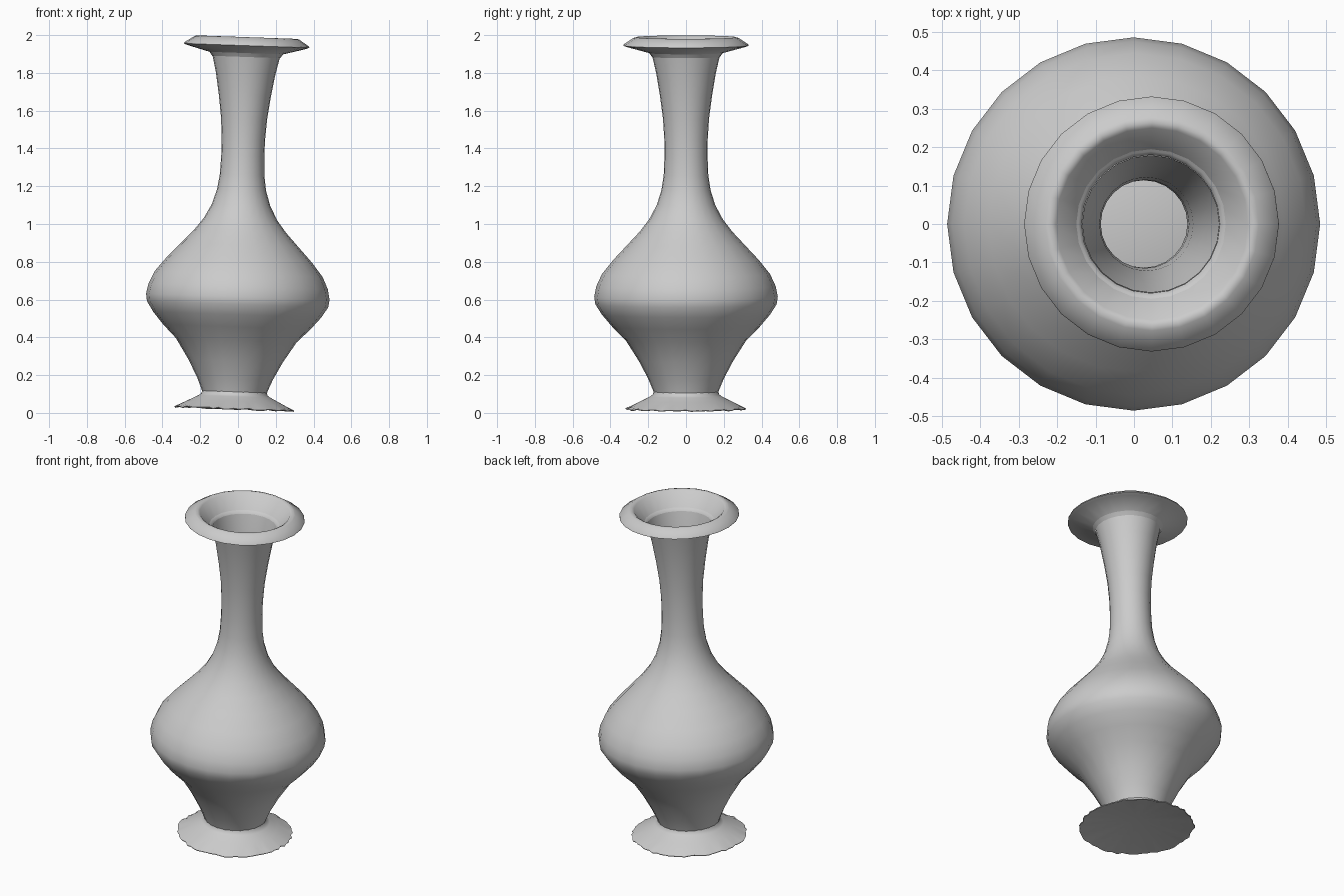
import bpy, bmesh, math, random
from mathutils import Matrix, Vector

random.seed(4)
if "Cube" in bpy.data.objects:
    bpy.data.objects.remove(bpy.data.objects["Cube"], do_unlink=True)

clay = bpy.data.materials.new("pale_grey_clay")
clay.use_nodes = True
grey = (0.6, 0.6, 0.6, 1)
clay.diffuse_color = grey
clay.node_tree.nodes["Principled BSDF"].inputs["Base Color"].default_value = grey

# The whole vase leans slightly towards its left
pivot = Vector((0, 0, 0.64))
LEAN = Matrix.Translation(pivot) @ Matrix.Rotation(0.035, 4, "Y") @ Matrix.Translation(-pivot)


def lathe(name, profile, sides, smooth, ragged=(), closed=False):
    """Spin (radius, height) points about the axis; ragged rows get a wavy edge."""
    bm = bmesh.new()
    wobble = [(random.uniform(-0.007, 0.006), random.uniform(-0.004, 0.004))
              for _ in range(sides)]
    rows = []
    for n, (r, z) in enumerate(profile):
        if r == 0:
            rows.append([bm.verts.new((0, 0, z))] * sides)
            continue
        row = []
        for i in range(sides):
            a = math.tau * i / sides + math.pi / 2
            dr, dz = wobble[i] if n in ragged else (0, 0)
            row.append(bm.verts.new(((r + dr) * math.cos(a), (r + dr) * math.sin(a), z + dz)))
        rows.append(row)
    pairs = list(zip(rows, rows[1:]))
    if closed:
        pairs.append((rows[-1], rows[0]))
    for low, high in pairs:
        for i in range(sides):
            j = (i + 1) % sides
            corners = list(dict.fromkeys((low[i], low[j], high[j], high[i])))
            bm.faces.new(corners)
    bmesh.ops.recalc_face_normals(bm, faces=bm.faces)
    bm.transform(LEAN)
    mesh = bpy.data.meshes.new(name)
    bm.to_mesh(mesh)
    bm.free()
    mesh.materials.append(clay)
    obj = bpy.data.objects.new(name, mesh)
    bpy.context.collection.objects.link(obj)
    bpy.ops.object.select_all(action="DESELECT")
    obj.select_set(True)
    bpy.context.view_layer.objects.active = obj
    bpy.ops.object.shade_smooth_by_angle(angle=math.radians(smooth))


# Thin belly and neck, closed below by a raised conical floor
lathe("belly_and_neck", [
    (0, 0.125), (0.165, 0.09), (0.175, 0.12), (0.2, 0.18), (0.25, 0.275), (0.32, 0.385),
    (0.39, 0.455), (0.445, 0.52), (0.48, 0.575), (0.486, 0.615), (0.475, 0.67),
    (0.445, 0.735), (0.385, 0.81), (0.31, 0.89), (0.245, 0.96), (0.195, 1.025),
    (0.155, 1.1), (0.13, 1.18), (0.118, 1.26), (0.114, 1.36), (0.115, 1.45),
    (0.122, 1.56), (0.138, 1.68), (0.158, 1.8), (0.179, 1.89)], 24, 40)

# Flared lip ring with a rounded crest and a sharp outer edge
lathe("lip", [
    (0.18, 1.885), (0.189, 1.904), (0.315, 1.938), (0.332, 1.945), (0.33, 1.952),
    (0.278, 1.986), (0.264, 1.99), (0.25, 1.982), (0.185, 1.892)],
    24, 65, closed=True)

# Shallow conical foot with a ragged edge and a hollow underside
lathe("foot", [
    (0, 0.07), (0.285, 0.023), (0.314, 0.019), (0.316, 0.023), (0.29, 0.036),
    (0.235, 0.064), (0.19, 0.087), (0.176, 0.097), (0.171, 0.112)],
    72, 50, ragged=(2, 3))
